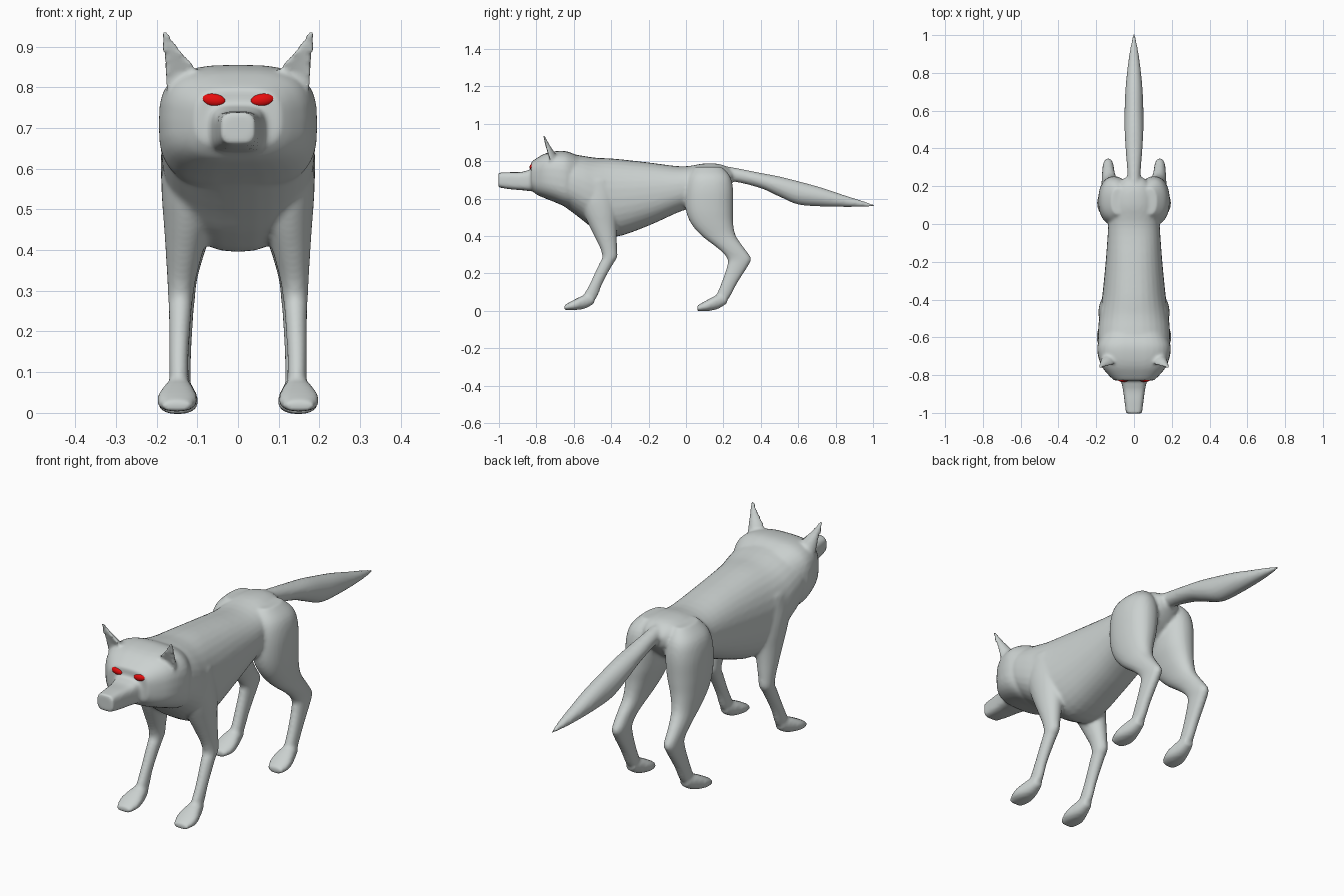
import bpy, bmesh, math


def material(name, rgb):
    m = bpy.data.materials.new(name)
    m.diffuse_color = (*rgb, 1)
    return m


GREY = material("pale grey fur", (0.60, 0.64, 0.63))
RED = material("red eye", (0.80, 0.004, 0.004))


def spline(rows, steps=4):
    """Smoothly interpolate the section rows (Catmull-Rom)."""
    out = []
    for i in range(len(rows) - 1):
        p0, p1 = rows[max(i - 1, 0)], rows[i]
        p2, p3 = rows[i + 1], rows[min(i + 2, len(rows) - 1)]
        for s in range(steps):
            t = s / steps
            out.append([0.5 * (2 * b + (c - a) * t + (2 * a - 5 * b + 4 * c - d) * t * t
                               + (3 * b - a - 3 * c + d) * t ** 3)
                        for a, b, c, d in zip(p0, p1, p2, p3)])
    return out + [list(rows[-1])]


def loft(bm, axis, rows, power=2.0, side=1, hollow=1.0, n=32):
    """Rows are (position, x0, x1, v0, v1); v is z for axis y, y for axis z."""
    rings = []
    for t, x0, x1, v0, v1 in spline(rows):
        ring = []
        for k in range(n):
            a = 2 * math.pi * k / n
            c, s = math.cos(a), math.sin(a)
            c = math.copysign(abs(c) ** (2 / power), c)
            s = math.copysign(abs(s) ** (2 / power), s)
            if s < 0:
                s *= hollow
            x = side * ((x0 + x1) / 2 + (x1 - x0) / 2 * c)
            v = (v0 + v1) / 2 + (v1 - v0) / 2 * s
            ring.append(bm.verts.new((x, t, v) if axis == "y" else (x, v, t)))
        rings.append(ring)
    faces = [bm.faces.new(rings[0]), bm.faces.new(rings[-1][::-1])]
    for r, q in zip(rings, rings[1:]):
        for k in range(n):
            j = (k + 1) % n
            faces.append(bm.faces.new((r[k], q[k], q[j], r[j])))
    bmesh.ops.recalc_face_normals(bm, faces=faces)


def centred(rows):
    return [(y, -w, w, z0, z1) for y, w, z0, z1 in rows]


bm = bmesh.new()

# torso
loft(bm, "y", centred([
    (-0.72, 0.14, 0.60, 0.82), (-0.64, 0.185, 0.55, 0.84), (-0.56, 0.19, 0.49, 0.83),
    (-0.48, 0.182, 0.43, 0.818), (-0.38, 0.168, 0.395, 0.813), (-0.2, 0.15, 0.455, 0.793),
    (-0.02, 0.137, 0.535, 0.772), (0.1, 0.13, 0.56, 0.788), (0.19, 0.10, 0.62, 0.782),
    (0.245, 0.05, 0.68, 0.75)]), 2.3)
# head
loft(bm, "y", centred([
    (-0.828, 0.105, 0.65, 0.795), (-0.80, 0.135, 0.622, 0.815), (-0.755, 0.17, 0.602, 0.84),
    (-0.70, 0.19, 0.58, 0.853), (-0.64, 0.193, 0.555, 0.853), (-0.58, 0.165, 0.54, 0.83)]), 3.0)
# snout
loft(bm, "y", centred([
    (-1.003, 0.042, 0.66, 0.738), (-0.94, 0.050, 0.65, 0.741), (-0.88, 0.058, 0.645, 0.742),
    (-0.83, 0.068, 0.64, 0.755), (-0.76, 0.08, 0.64, 0.76)]), 3.6)
# tail
loft(bm, "y", centred([
    (0.17, 0.04, 0.69, 0.78), (0.26, 0.035, 0.69, 0.765), (0.4, 0.045, 0.655, 0.737),
    (0.5, 0.05, 0.61, 0.718), (0.6, 0.05, 0.568, 0.693), (0.72, 0.045, 0.558, 0.66),
    (0.84, 0.033, 0.555, 0.62), (0.93, 0.02, 0.555, 0.592), (1.01, 0.004, 0.556, 0.566)]))

for side in (1, -1):
    # ears, hollow towards the front
    loft(bm, "z", [
        (0.77, 0.09, 0.172, -0.77, -0.67), (0.81, 0.092, 0.177, -0.78, -0.685),
        (0.85, 0.107, 0.181, -0.785, -0.705), (0.89, 0.14, 0.186, -0.783, -0.73),
        (0.938, 0.174, 0.19, -0.777, -0.755)], 2.0, side, -0.15)
    # front leg
    loft(bm, "z", [
        (0.70, 0.08, 0.175, -0.57, -0.40), (0.60, 0.07, 0.187, -0.57, -0.38),
        (0.53, 0.065, 0.187, -0.55, -0.37), (0.46, 0.07, 0.182, -0.52, -0.37),
        (0.40, 0.085, 0.178, -0.49, -0.37), (0.33, 0.103, 0.174, -0.457, -0.368),
        (0.285, 0.11, 0.172, -0.448, -0.368), (0.25, 0.114, 0.17, -0.465, -0.39),
        (0.15, 0.121, 0.169, -0.512, -0.445), (0.08, 0.121, 0.169, -0.55, -0.472),
        (0.045, 0.12, 0.17, -0.57, -0.50)], 2.0, side)
    # front paw
    loft(bm, "y", [
        (-0.49, 0.125, 0.165, 0.04, 0.085), (-0.54, 0.11, 0.183, 0.012, 0.085),
        (-0.60, 0.10, 0.20, 0.004, 0.058), (-0.65, 0.115, 0.185, 0.004, 0.03)], 2.3, side)
    # hind leg with haunch
    loft(bm, "z", [
        (0.77, 0.05, 0.12, 0.05, 0.19), (0.72, 0.03, 0.17, 0.015, 0.235),
        (0.65, 0.02, 0.188, -0.003, 0.252), (0.55, 0.03, 0.188, -0.003, 0.252),
        (0.47, 0.055, 0.182, 0.025, 0.252), (0.40, 0.08, 0.174, 0.085, 0.267),
        (0.33, 0.10, 0.17, 0.175, 0.315), (0.28, 0.106, 0.167, 0.22, 0.348),
        (0.24, 0.11, 0.167, 0.22, 0.332), (0.15, 0.115, 0.167, 0.19, 0.275),
        (0.08, 0.116, 0.167, 0.16, 0.238), (0.045, 0.116, 0.17, 0.14, 0.21)], 2.2, side)
    # hind paw
    loft(bm, "y", [
        (0.22, 0.12, 0.165, 0.04, 0.085), (0.17, 0.108, 0.182, 0.010, 0.085),
        (0.11, 0.097, 0.197, -0.002, 0.056), (0.06, 0.115, 0.185, -0.002, 0.028)], 2.3, side)

# fuse everything into one smooth skin
mesh = bpy.data.meshes.new("wolf_body")
bm.to_mesh(mesh)
bm.free()
mesh.materials.append(GREY)
body = bpy.data.objects.new("wolf_body", mesh)
bpy.context.collection.objects.link(body)
skin = body.modifiers.new("skin", "REMESH")
skin.mode = "VOXEL"
skin.voxel_size = 0.008
skin.use_smooth_shade = True
soft = body.modifiers.new("soft", "SMOOTH")
soft.factor = 0.5
soft.iterations = 6

# eyes, slanted upwards at the outer corners
for side, label in ((1, "left"), (-1, "right")):
    bpy.ops.mesh.primitive_uv_sphere_add(segments=24, ring_count=12, radius=1,
                                         location=(side * 0.06, -0.823, 0.769),
                                         rotation=(-0.15, -side * 0.12, side * 0.1))
    eye = bpy.context.object
    eye.name = label + "_eye"
    eye.scale = (0.03, 0.013, 0.016)
    eye.data.materials.append(RED)
    bpy.ops.object.shade_smooth()
